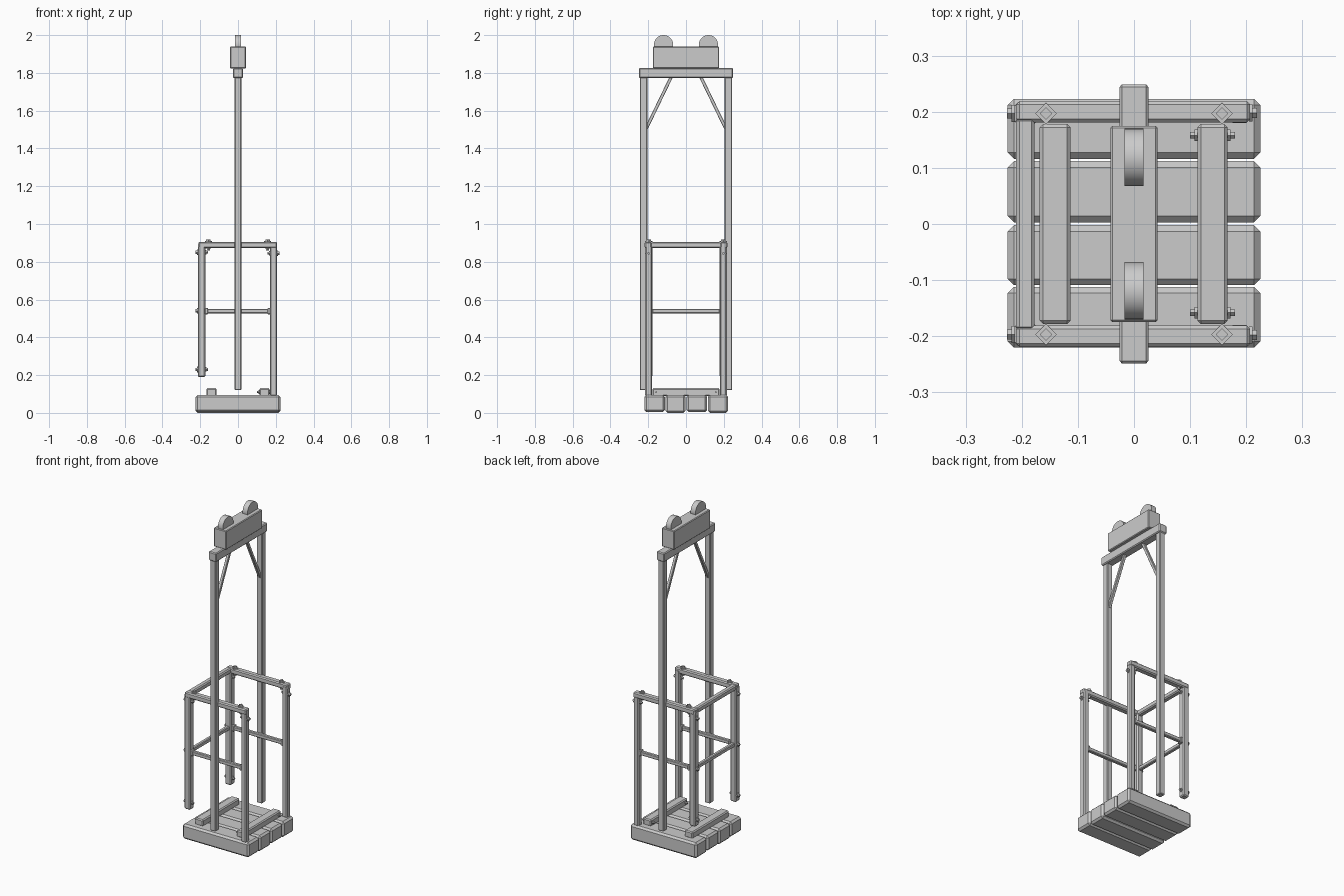
import bpy, math
from mathutils import Vector, Matrix

if "Cube" in bpy.data.objects:
    bpy.data.objects.remove(bpy.data.objects["Cube"])


def box(name, x, y, z, bevel=0.005):
    """Bevelled box given by its min/max range on each axis."""
    bpy.ops.mesh.primitive_cube_add(size=1, location=(sum(x) / 2, sum(y) / 2, sum(z) / 2))
    ob = bpy.context.object
    ob.name = name
    size = (abs(x[1] - x[0]), abs(y[1] - y[0]), abs(z[1] - z[0]))
    ob.data.transform(Matrix.Diagonal((*size, 1)))
    if bevel:
        m = ob.modifiers.new("bevel", 'BEVEL')
        m.width = bevel
        m.segments = 1
    return ob


def beam(name, a, b, width):
    """Square bar running between two points."""
    a, b = Vector(a), Vector(b)
    d = b - a
    ob = box(name, (-width / 2, width / 2), (-width / 2, width / 2), (-d.length / 2, d.length / 2), 0.002)
    ob.location = (a + b) / 2
    ob.rotation_euler = d.to_track_quat('Z', 'Y').to_euler()
    return ob


def bolt(name, pos, axis, s=0.03):
    """Square washer turned to a diamond, with a smaller square head."""
    rot = Vector(axis).to_track_quat('Z', 'Y').to_euler()
    for part, r, h in (("washer", s / 2, 0.006), ("head", s / 3.4, 0.014)):
        bpy.ops.mesh.primitive_cylinder_add(vertices=4, radius=r, depth=h, rotation=rot,
                                            location=Vector(pos) + Vector(axis) * (h / 2 - 0.001))
        bpy.context.object.name = f"{name}_{part}"


# floor planks
for i, (y0, y1) in enumerate(((-0.22, -0.112), (-0.109, -0.002), (0.003, 0.112), (0.116, 0.223))):
    box(f"floor_plank_{i}", (-0.225, 0.225), (y0, y1), (0.0 if i % 2 else 0.004, 0.095), 0.011)

# floor battens with end bolts
for name, x0, x1 in (("left", -0.168, -0.113), ("right", 0.113, 0.167)):
    box(f"{name}_batten", (x0, x1), (-0.178, 0.178), (0.09, 0.131), 0.006)
for y in (-0.158, 0.158):
    bolt("batten_bolt", (0.113, y, 0.11), (-1, 0, 0), 0.02)
    bolt("batten_bolt", (0.167, y, 0.11), (1, 0, 0), 0.02)

for s, side in ((-1, "front"), (1, "back")):
    # tall hanger posts and their diagonal braces
    box(f"{side}_hanger_post", (-0.018, 0.018), (s * 0.205, s * 0.244), (0.12, 1.78), 0.004)
    beam(f"{side}_brace", (0, s * 0.075, 1.785), (0, s * 0.213, 1.5), 0.017)

    # pulley wheels
    bpy.ops.mesh.primitive_cylinder_add(vertices=32, radius=0.051, depth=0.033,
                                        location=(0, s * 0.119, 1.949), rotation=(0, math.pi / 2, 0))
    bpy.context.object.name = f"{side}_pulley"
    bpy.ops.object.shade_smooth_by_angle()

    # railing posts: the left pair hangs above the floor
    box(f"{side}_left_rail_post", (-0.213, -0.173), (s * 0.177, s * 0.217), (0.19, 0.895), 0.006)
    box(f"{side}_right_rail_post", (0.17, 0.206), (s * 0.18, s * 0.216), (0.09, 0.895), 0.006)

    # side rails
    box(f"{side}_top_rail", (-0.21, 0.207), (s * 0.181, s * 0.219), (0.873, 0.906), 0.006)
    box(f"{side}_middle_rail", (-0.175, 0.172), (s * 0.188, s * 0.21), (0.527, 0.551), 0.004)

    # bolts on the railing
    for x in (-0.157, 0.157):
        bolt("top_rail_bolt", (x, s * 0.197, 0.906), (0, 0, 1), 0.038)
        bolt("under_rail_bolt", (x, s * 0.197, 0.874), (0, 0, -1), 0.028)
    for z in (0.23, 0.54, 0.85):
        bolt("left_post_bolt", (-0.213, s * 0.197, z), (-1, 0, 0))
        if z != 0.54:
            bolt("left_post_inner_bolt", (-0.173, s * 0.197, z), (1, 0, 0), 0.024)
    bolt("right_post_bolt", (0.206, s * 0.198, 0.845), (1, 0, 0))
    bolt("right_post_inner_bolt", (0.17, s * 0.198, 0.845), (-1, 0, 0), 0.024)
    # collars where the middle rails meet the posts
    for x0, x1 in ((-0.175, -0.158), (0.157, 0.172)):
        box(f"{side}_middle_rail_collar", (x0, x1), (s * 0.184, s * 0.213), (0.522, 0.556), 0.003)

# end rails joining the left posts
box("left_top_rail", (-0.21, -0.177), (-0.19, 0.19), (0.873, 0.905), 0.006)
box("left_middle_rail", (-0.204, -0.182), (-0.18, 0.18), (0.527, 0.551), 0.004)

# head beam and pulley housing
box("head_beam", (-0.026, 0.026), (-0.249, 0.249), (1.772, 1.826), 0.005)
box("pulley_housing", (-0.042, 0.042), (-0.175, 0.175), (1.824, 1.939), 0.004)
